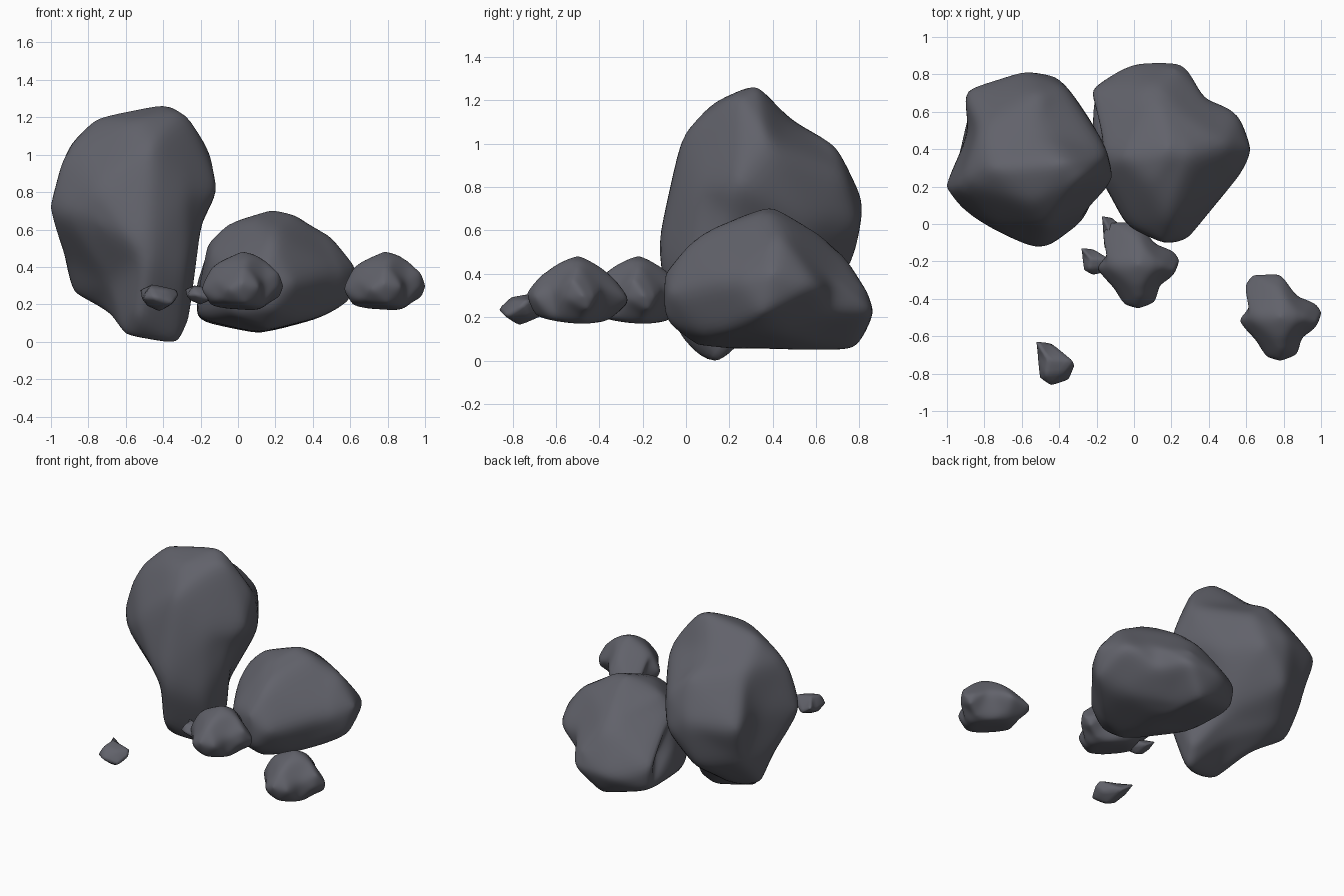
import bpy
import bmesh
from mathutils import Vector

default_cube = bpy.data.objects.get("Cube")
if default_cube:
    bpy.data.objects.remove(default_cube, do_unlink=True)

# One slate grey for every stone
slate = bpy.data.materials.new("slate_grey")
slate.use_nodes = True
slate_colour = (0.12, 0.122, 0.145, 1)
slate.diffuse_color = slate_colour
shader = next(node for node in slate.node_tree.nodes if node.type == "BSDF_PRINCIPLED")
shader.inputs["Base Color"].default_value = slate_colour
shader.inputs["Roughness"].default_value = 0.9


def fit_to_box(mesh_builder, box_size):
    """Make up for the wear, so that a stone fills its box around its own origin."""
    for axis in range(3):
        values = [vert.co[axis] for vert in mesh_builder.verts]
        smallest, largest = min(values), max(values)
        for vert in mesh_builder.verts:
            share = (vert.co[axis] - smallest) / (largest - smallest)
            vert.co[axis] = (share - 0.5) * box_size[axis]


def make_stone(name, corners, low_corner, high_corner, cuts=7, smoothing=7):
    """Wrap a skin round the corners (given in tenths of the box), then wear it smooth."""
    low_corner, high_corner = Vector(low_corner), Vector(high_corner)
    box_size = high_corner - low_corner
    mesh_builder = bmesh.new()

    # Corners are joined by direction from the middle, which allows hollows
    resting_places = {}
    for corner in corners:
        offset = Vector((part - 5) * side / 10 for part, side in zip(corner, box_size))
        vert = mesh_builder.verts.new(offset.normalized())
        resting_places[vert] = offset
    bmesh.ops.convex_hull(mesh_builder, input=list(mesh_builder.verts))
    for vert, offset in resting_places.items():
        vert.co = offset
    bmesh.ops.triangulate(mesh_builder, faces=list(mesh_builder.faces))

    # Worn edges
    bmesh.ops.subdivide_edges(mesh_builder, edges=list(mesh_builder.edges),
                              cuts=cuts, use_grid_fill=True)
    for step in range(smoothing):
        bmesh.ops.smooth_vert(mesh_builder, verts=list(mesh_builder.verts), factor=0.5,
                              use_axis_x=True, use_axis_y=True, use_axis_z=True)
    fit_to_box(mesh_builder, box_size)
    bmesh.ops.recalc_face_normals(mesh_builder, faces=list(mesh_builder.faces))
    for face in mesh_builder.faces:
        face.smooth = True

    mesh = bpy.data.meshes.new(name)
    mesh_builder.to_mesh(mesh)
    mesh_builder.free()
    mesh.materials.append(slate)
    stone = bpy.data.objects.new(name, mesh)
    stone.location = (low_corner + high_corner) / 2
    bpy.context.collection.objects.link(stone)


# Tall boulder: leaning crown, hollow left flank, foot at the front, keel under the left
tall_crown = [
    (7, 5, 10), (8, 4, 9.6), (2.7, 4.6, 9.4), (5, 2.6, 9.2), (0.9, 3.7, 8.1),
    (6, 1.3, 8.2), (9.6, 5.5, 7.8), (5.5, 8.7, 7.8), (5.5, 6.8, 8.6), (2.2, 7, 8.2),
]
tall_flanks = [
    (0, 3.5, 5.7), (5.7, 0, 3.8), (3, 1.2, 6.5), (3, 1.3, 5), (0.9, 2.4, 5.4),
    (9, 3.5, 5), (10, 4, 6.4), (8, 2, 6.4), (8.4, 7.4, 5), (7.2, 9, 6.8),
    (6.6, 9.7, 5), (4.5, 10, 5.8), (1.1, 9, 5.8), (1.4, 6.4, 6),
    (0.8, 5, 3.8), (4.5, 9.4, 3.4), (1.6, 8.2, 3.9),
]
tall_foot = [
    (3.6, 3, 2.6), (4.4, 2.3, 0.4), (7.7, 3, 0), (8.2, 4, 0.8), (5.2, 1, 1.2),
    (8, 1.6, 3),
]
tall_keel = [
    (1.3, 6, 2.2), (3.4, 5, 1.4), (3.4, 7.4, 2.3), (5.7, 5, 1.6), (7, 5.8, 2.4),
]
make_stone("tall_boulder", tall_crown + tall_flanks + tall_foot + tall_keel,
           (-1, -0.12, 0), (-0.12, 0.81, 1.26))

# Broad boulder: low dome with a square back end and a stepped left shoulder
broad_dome = [
    (5, 5.2, 10), (6.5, 5, 9.6), (3.8, 3.2, 9), (5, 1.5, 8), (2, 4.8, 8.8),
    (0.9, 5, 7.4), (4, 8.4, 7.2), (8.2, 5.5, 8.3),
]
broad_sides = [
    (4.5, 0, 5.4), (6.2, 0.2, 4), (2.3, 0.9, 5), (1.1, 3, 6), (0.4, 5.5, 4),
    (1.1, 6.9, 4), (0, 8.5, 3.8), (2.5, 10, 2.6), (5.8, 10, 2.6), (5.4, 9.7, 4.2),
    (7, 8, 5), (7, 7.9, 2.6), (9.2, 7.3, 4.5), (10, 5.2, 5.4), (9.7, 4.7, 2.5),
    (8.9, 3.2, 5),
]
broad_base = [
    (0.2, 8.3, 1), (0.2, 4.4, 1.2), (2.1, 1.4, 1.6), (4.8, 0, 2), (4.5, 1.6, 0.3),
    (6.8, 2.2, 1), (4, 3.6, 0), (4.2, 5.7, 0), (5, 7.2, 0.6), (4, 9.2, 0),
    (8, 5.2, 1.3),
]
make_stone("broad_boulder", broad_dome + broad_sides + broad_base,
           (-0.22, -0.1, 0.05), (0.62, 0.86, 0.7))

# Two small lobed rocks of the same shape
small_dome = [
    (5.2, 5, 10), (1.6, 5, 7.8), (7.5, 5, 9), (5.2, 2, 8), (5, 8, 7.5),
]
small_lobes = [
    (10, 5.5, 4), (9.4, 4.4, 6.5), (9.4, 6, 1.8), (7.6, 2.7, 5), (7.2, 0.7, 4),
    (9.2, 3.7, 3.5), (9.1, 6.6, 4), (5, 0, 4.5), (3.4, 0.4, 3.5), (2.2, 2.6, 5),
    (0, 4.6, 3.5), (1.6, 6.2, 4.5), (0.7, 8.6, 3.5), (1.6, 9.8, 3), (5.3, 10, 3.5),
    (7.2, 7.4, 5),
]
small_base = [
    (2.6, 2.2, 1.2), (5.5, 1, 1), (7.4, 3, 0.2), (7.5, 5.5, 0.2), (4.5, 7.5, 0),
    (2, 8.2, 1), (1.2, 5, 0.8),
]
small_size = Vector((0.43, 0.46, 0.31))
for name, place in (("left_small_rock", (0.57, -0.73, 0.17)),
                    ("middle_small_rock", (-0.19, -0.45, 0.17))):
    make_stone(name, small_dome + small_lobes + small_base, place,
               Vector(place) + small_size, smoothing=10)

# Sharp-edged fragment, and two chips of the same shape beside the middle rock
fragment_corners = [
    (0, 10, 8), (4, 9.6, 4), (9.5, 5.7, 8), (10, 4.5, 6), (8.5, 1.3, 3), (4, 0, 5),
    (1, 1.8, 5), (2, 4, 2), (0.4, 7, 5), (3, 6, 10), (2.5, 2.5, 9), (7, 3, 8),
    (5, 4, 0), (2, 8, 4), (8, 6, 3),
]
fragments = {
    "front_fragment": ((-0.52, -0.86, 0.165), (-0.32, -0.63, 0.305)),
    "side_chip": ((-0.28, -0.27, 0.2), (-0.12, -0.13, 0.3)),
    "rear_chip": ((-0.17, -0.16, 0.2), (-0.03, 0.04, 0.3)),
}
for name, (low_corner, high_corner) in fragments.items():
    make_stone(name, fragment_corners, low_corner, high_corner, cuts=3, smoothing=1)
